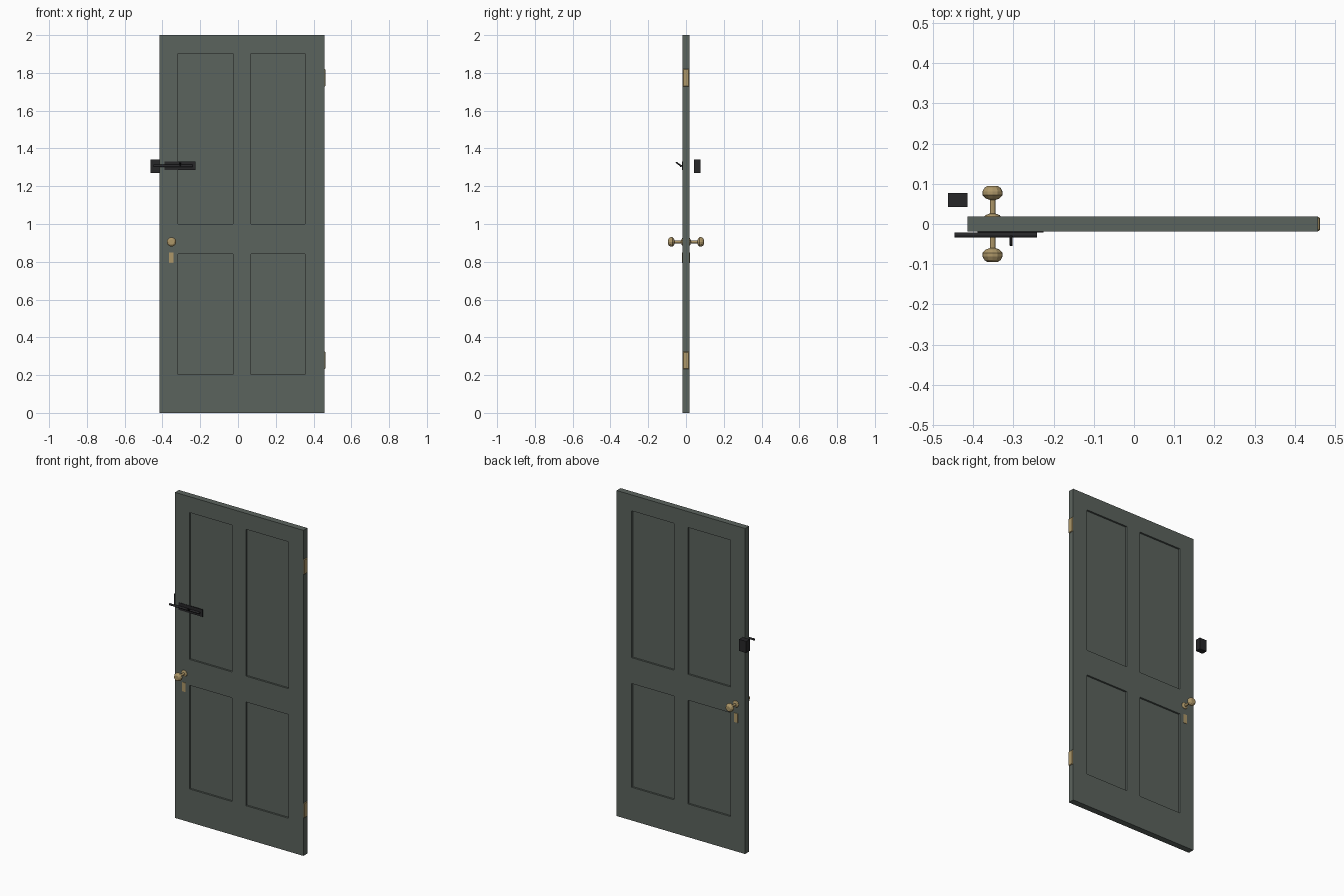
import bpy, bmesh, math
from mathutils import Matrix, Vector

if "Cube" in bpy.data.objects:
    bpy.data.objects.remove(bpy.data.objects["Cube"])


def material(name, rgb):
    m = bpy.data.materials.new(name)
    m.diffuse_color = (*rgb, 1)
    m.use_nodes = True
    m.node_tree.nodes["Principled BSDF"].inputs["Base Color"].default_value = m.diffuse_color
    return m


PAINT = material("grey_green_paint", (0.105, 0.125, 0.11))
BRASS = material("brass", (0.42, 0.31, 0.14))
IRON = material("black_iron", (0.02, 0.02, 0.022))


def finish(bm, name, mat):
    bmesh.ops.recalc_face_normals(bm, faces=bm.faces)
    me = bpy.data.meshes.new(name)
    bm.to_mesh(me)
    bm.free()
    me.materials.append(mat)
    ob = bpy.data.objects.new(name, me)
    bpy.context.collection.objects.link(ob)
    return ob


def box_mesh(lo, hi):
    lo, hi = Vector(lo), Vector(hi)
    bm = bmesh.new()
    bmesh.ops.create_cube(bm, size=1, matrix=Matrix.Translation((lo + hi) / 2)
                          @ Matrix.Diagonal((*(hi - lo), 1)))
    return bm


def box(name, lo, hi, mat, bevel=0):
    bm = box_mesh(lo, hi)
    if bevel:
        bmesh.ops.bevel(bm, geom=bm.edges[:], offset=bevel, segments=1, affect='EDGES')
    return finish(bm, name, mat)


def rod(name, a, b, radius, sides, mat):
    a, b = Vector(a), Vector(b)
    bm = bmesh.new()
    turn = (b - a).to_track_quat('Z', 'Y').to_matrix().to_4x4()
    bmesh.ops.create_cone(bm, cap_ends=True, segments=sides, radius1=radius, radius2=radius,
                          depth=(b - a).length, matrix=Matrix.Translation((a + b) / 2) @ turn)
    return finish(bm, name, mat)


# Door leaf: cut a slab along the panel lines, then sink the panels on both faces
T = 0.019
PANEL_X = [(-0.317, -0.026), (0.068, 0.356)]
PANEL_Z = [(0.204, 0.841), (1.0, 1.902)]
bm = box_mesh((-0.415, -T, 0), (0.458, T, 2))
for spans, axis in ((PANEL_X, Vector((1, 0, 0))), (PANEL_Z, Vector((0, 0, 1)))):
    for c in [v for s in spans for v in s]:
        bmesh.ops.bisect_plane(bm, geom=bm.verts[:] + bm.edges[:] + bm.faces[:],
                               plane_co=axis * c, plane_no=axis)
bm.normal_update()
panels = []
for f in bm.faces:
    c = f.calc_center_median()
    if (abs(f.normal.y) > 0.9 and any(a < c.x < b for a, b in PANEL_X)
            and any(a < c.z < b for a, b in PANEL_Z)):
        panels.append(f)
for f in bmesh.ops.extrude_discrete_faces(bm, faces=panels)['faces']:
    inward = -math.copysign(0.011, f.calc_center_median().y)
    bmesh.ops.translate(bm, verts=f.verts[:], vec=(0, inward, 0))
finish(bm, "door_leaf", PAINT)

# Turned knobs with rosettes, and keyhole plates, on both faces
PROFILE = [(0, 0.018), (0.021, 0.018), (0.018, 0.022), (0.007, 0.026), (0.007, 0.060),
           (0.016, 0.063), (0.025, 0.072), (0.025, 0.081), (0.020, 0.090),
           (0.014, 0.094), (0, 0.094)]
for side, s in (("front", -1), ("back", 1)):
    bm = bmesh.new()
    vs = [bm.verts.new((-0.352 + r, s * y, 0.905)) for r, y in PROFILE]
    es = [bm.edges.new(p) for p in zip(vs, vs[1:])]
    bmesh.ops.spin(bm, geom=vs + es, cent=(-0.352, 0, 0.905), axis=(0, 1, 0),
                   angle=math.tau, steps=12)
    bmesh.ops.remove_doubles(bm, verts=bm.verts, dist=1e-5)
    finish(bm, side + "_knob", BRASS)
    y0, y1 = sorted((s * 0.018, s * 0.0215))
    box(side + "_keyhole_plate", (-0.366, y0, 0.793), (-0.342, y1, 0.849), BRASS)

# Hinges on the right edge
for name, z in (("lower_hinge", 0.278), ("upper_hinge", 1.774)):
    box(name, (0.452, -0.017, z - 0.046), (0.463, 0.017, z + 0.046), BRASS, 0.003)

# Sliding bolt on the front and its keeper behind the edge
box("bolt_plate", (-0.389, -0.0215, 1.286), (-0.225, -0.018, 1.331), IRON)
rod("bolt_bar", (-0.447, -0.0275, 1.308), (-0.241, -0.0275, 1.308), 0.006, 12, IRON)
rod("bolt_handle", (-0.306, -0.0275, 1.308), (-0.306, -0.053, 1.327), 0.004, 8, IRON)
box("bolt_keeper", (-0.463, 0.042, 1.270), (-0.414, 0.077, 1.341), IRON)
